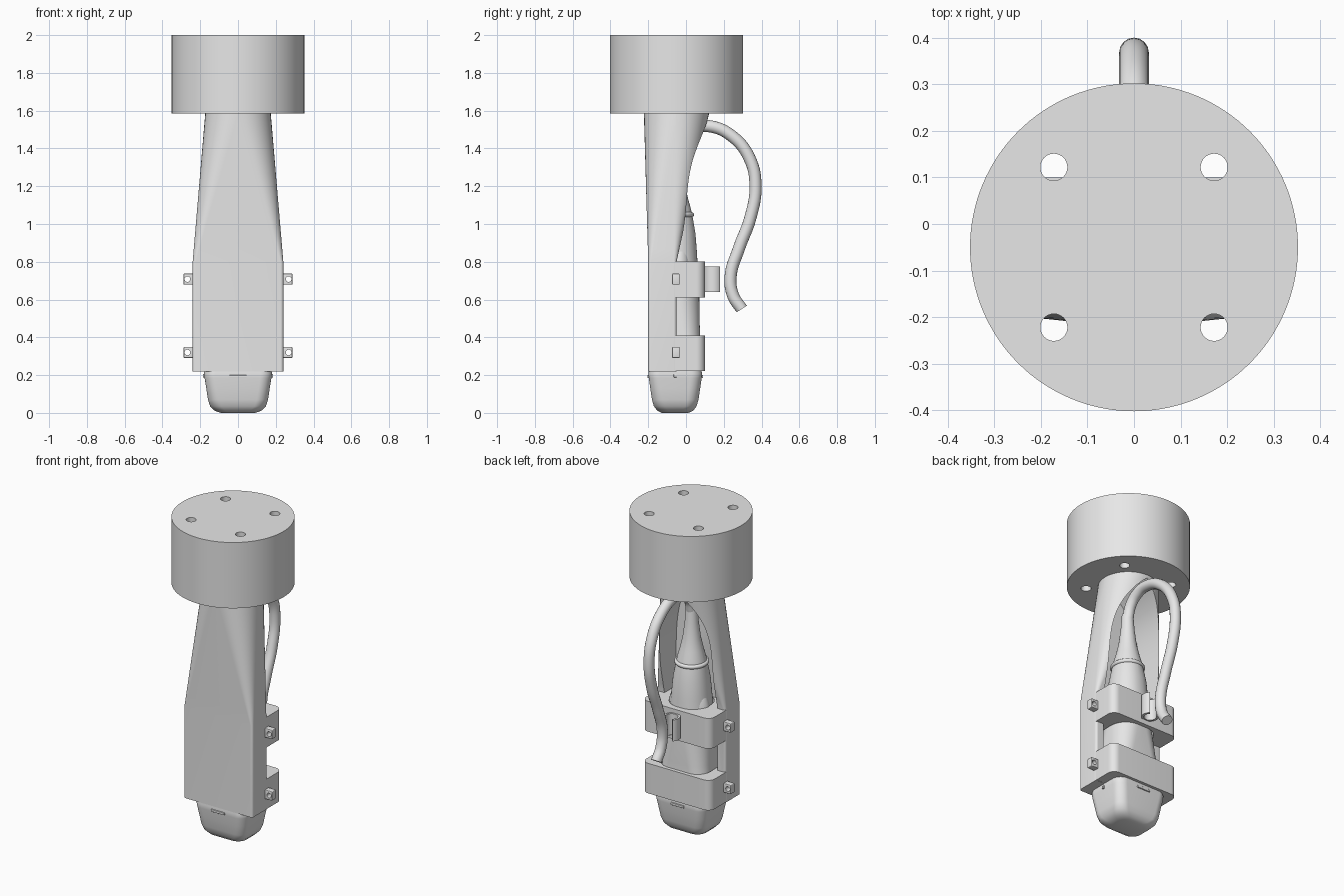
import bpy, bmesh, math
from mathutils import Vector

if "Cube" in bpy.data.objects:
    bpy.data.objects.remove(bpy.data.objects["Cube"])

grey = bpy.data.materials.new("light grey")
grey.use_nodes = True
grey.diffuse_color = (0.8, 0.8, 0.8, 1)
grey.node_tree.nodes["Principled BSDF"].inputs["Base Color"].default_value = (0.8, 0.8, 0.8, 1)

AXIS_Y = -0.057  # probe centre line


def finish(bm, name):
    bmesh.ops.recalc_face_normals(bm, faces=bm.faces)
    mesh = bpy.data.meshes.new(name)
    bm.to_mesh(mesh)
    bm.free()
    obj = bpy.data.objects.new(name, mesh)
    bpy.context.collection.objects.link(obj)
    mesh.materials.append(grey)
    return obj


def smooth(obj, angle=30):
    bpy.ops.object.select_all(action='DESELECT')
    obj.select_set(True)
    bpy.context.view_layer.objects.active = obj
    bpy.ops.object.shade_smooth_by_angle(angle=math.radians(angle))


def rounded(hx, hy, cy, r, z, steps=10):
    """Rounded rectangle at height z."""
    r = min(r, hx * 0.999, hy * 0.999)
    pts = []
    for k, (sx, sy) in enumerate([(1, 1), (-1, 1), (-1, -1), (1, -1)]):
        for i in range(steps + 1):
            a = math.pi / 2 * (k + i / steps)
            pts.append(Vector((sx * (hx - r) + r * math.cos(a),
                               cy + sy * (hy - r) + r * math.sin(a), z)))
    return pts


def loft(name, sections):
    bm = bmesh.new()
    rings = [[bm.verts.new(p) for p in s] for s in sections]
    n = len(rings[0])
    for a, b in zip(rings, rings[1:]):
        for i in range(n):
            bm.faces.new((a[i], a[(i + 1) % n], b[(i + 1) % n], b[i]))
    bm.faces.new(rings[0])
    bm.faces.new(rings[-1])
    return finish(bm, name)


def box(name, x0, x1, y0, y1, z0, z1, bevel=0):
    bm = bmesh.new()
    bmesh.ops.create_cube(bm, size=1)
    for v in bm.verts:
        v.co = ((x0 + x1) / 2 + v.co.x * (x1 - x0),
                (y0 + y1) / 2 + v.co.y * (y1 - y0),
                (z0 + z1) / 2 + v.co.z * (z1 - z0))
    if bevel:
        bmesh.ops.bevel(bm, geom=bm.edges[:], offset=bevel, segments=3,
                        affect='EDGES', profile=0.5)
    return finish(bm, name)


def cylinder(name, centre, radius, depth, segments=48, along_y=False):
    bm = bmesh.new()
    bmesh.ops.create_cone(bm, cap_ends=True, segments=segments,
                          radius1=radius, radius2=radius, depth=depth)
    for v in bm.verts:
        if along_y:
            v.co.y, v.co.z = -v.co.z, v.co.y
        v.co += Vector(centre)
    return finish(bm, name)


def cut(obj, cutters):
    bpy.context.view_layer.objects.active = obj
    for c in cutters:
        c.hide_render = True
        mod = obj.modifiers.new("cut", 'BOOLEAN')
        mod.operation, mod.solver, mod.object = 'DIFFERENCE', 'EXACT', c
        bpy.ops.object.modifier_apply(modifier=mod.name)


# Mounting flange with four bolt holes
flange = cylinder("mounting_flange", (0, -0.05, 1.7925), 0.352, 0.415, 128)
bolts = [cylinder("bolt_cutter", (sx * 0.172, -0.05 + sy * 0.172, 1.8), 0.029, 0.6, 32)
         for sx in (-1, 1) for sy in (-1, 1)]
cut(flange, bolts)
smooth(flange)

# Probe cross-sections: height, half width, half depth, corner radius
HANDLE = [(0.25, 0.172, 0.132, 0.07), (0.45, 0.15, 0.13, 0.09), (0.62, 0.135, 0.127, 0.11),
          (0.85, 0.115, 0.115, 0.11), (0.95, 0.105, 0.107, 0.1), (1.04, 0.09, 0.092, 0.09)]
HEAD = [(0.0, 0.09, 0.07, 0.05), (0.012, 0.125, 0.095, 0.06), (0.035, 0.147, 0.113, 0.06),
        (0.07, 0.159, 0.123, 0.06), (0.13, 0.168, 0.132, 0.06), (0.185, 0.177, 0.14, 0.06),
        (0.21, 0.18, 0.142, 0.06)]
NECK = [(1.08, 0.083), (1.13, 0.069), (1.2, 0.053), (1.3, 0.04), (1.4, 0.033)]
probe = loft("probe_body",
             [rounded(x, y, AXIS_Y, r, z) for z, x, y, r in HEAD + HANDLE]
             + [rounded(r, r, AXIS_Y, r, z) for z, r in NECK])
smooth(probe, 40)

# Raised grip swelling on the probe sides
bpy.ops.mesh.primitive_uv_sphere_add(segments=48, ring_count=32, location=(0, -0.035, 0.72))
grip = bpy.context.object
grip.name = "probe_grip"
grip.scale = (0.139, 0.08, 0.23)
grip.data.materials.append(grey)
smooth(grip, 60)

# Collar ring where the probe neck begins
bpy.ops.mesh.primitive_torus_add(major_segments=48, minor_segments=12, major_radius=0.087,
                                 minor_radius=0.013, location=(0, AXIS_Y, 1.05))
ring = bpy.context.object
ring.name = "probe_collar_ring"
ring.data.materials.append(grey)
smooth(ring, 60)

# Small ridges around the probe head
for s in (-1, 1):
    y = AXIS_Y + s * 0.141
    box("head_ridge", -0.046, 0.046, y - 0.006, y + 0.006, 0.185, 0.2, 0.002)
    box("head_side_nub", s * 0.18 - 0.006, s * 0.18 + 0.006, AXIS_Y - 0.008, AXIS_Y + 0.008,
        0.188, 0.206, 0.002)

# Cutters for the probe bore, the open channel and the arched back opening
bore = loft("bore_cutter", [rounded(x + 0.006, y + 0.004, AXIS_Y, r, z)
                            for z, x, y, r in [(0.2,) + HANDLE[0][1:]] + HANDLE])
channel = box("channel_cutter", -0.185, 0.185, -0.17, 0.3, 0.41, 0.61)
bm = bmesh.new()
outline = [(s, i / 24) for s, order in ((1, range(25)), (-1, range(23, -1, -1))) for i in order]
arch_rings = [[bm.verts.new((s * 0.185 * (1 - u ** 5), y, 0.8 + 0.77 * u)) for s, u in outline]
              for y in (-0.165, 0.4)]
count = len(outline)
for i in range(count):
    j = (i + 1) % count
    bm.faces.new((arch_rings[0][i], arch_rings[0][j], arch_rings[1][j], arch_rings[1][i]))
for r in arch_rings:
    bm.faces.new(r)
arch = finish(bm, "arch_cutter")

# Holder: square below, blending into a round root under the flange
sections = [rounded(0.24, 0.075, -0.125, 0.015, 0.22)]
for i in range(13):
    t = i / 12
    sections.append(rounded(0.24 - 0.067 * t, 0.075 + 0.098 * t, -0.125 + 0.075 * t,
                            0.015 + 0.158 * t, 0.8 + 0.79 * t))
holder = loft("holder_body", sections)
cut(holder, [bore, channel, arch])
smooth(holder, 25)

# Two clamps closing around the probe
for name, z0, z1 in (("lower_clamp", 0.221, 0.41), ("upper_clamp", 0.61, 0.801)):
    clamp = loft(name, [rounded(0.239, 0.125, -0.025, 0.045, z) for z in (z0, z1)])
    cut(clamp, [bore])
    smooth(clamp)

# Screw lugs on both sides of each clamp
for z in (0.32, 0.708):
    for s in (-1, 1):
        lug = box("screw_lug", min(s * 0.23, s * 0.288), max(s * 0.23, s * 0.288),
                  -0.073, -0.034, z - 0.029, z + 0.029, 0.004)
        hole = cylinder("lug_cutter", (s * 0.268, -0.05, z), 0.015, 0.2, 24, True)
        cut(lug, [hole])
        bpy.data.objects.remove(hole)
        smooth(lug)

# Open cable clip on the upper clamp
angles = [math.radians(130 + 280 * i / 32) for i in range(33)]
path = [(r, a) for r, arc in ((0.05, angles), (0.036, angles[::-1])) for a in arc]
clip = loft("cable_clip", [[Vector((r * math.cos(a), 0.143 + r * math.sin(a), z))
                            for r, a in path] for z in (0.64, 0.775)])
smooth(clip)

# Cable bending out of the neck and hanging behind the holder
curve = bpy.data.curves.new("cable", 'CURVE')
curve.dimensions = '3D'
curve.bevel_depth = 0.032
curve.bevel_resolution = 6
curve.resolution_u = 10
curve.use_fill_caps = True
points = [(AXIS_Y, 1.36), (-0.03, 1.45), (0.03, 1.505), (0.12, 1.518), (0.25, 1.46), (0.34, 1.34),
          (0.368, 1.2), (0.34, 1.03), (0.28, 0.87), (0.236, 0.72), (0.25, 0.62), (0.295, 0.55)]
spline = curve.splines.new('BEZIER')
spline.bezier_points.add(len(points) - 1)
for p, (y, z) in zip(spline.bezier_points, points):
    p.co = (0, y, z)
    p.handle_left_type = p.handle_right_type = 'AUTO'
curve.materials.append(grey)
bpy.context.collection.objects.link(bpy.data.objects.new("cable", curve))

# Remove the cutters
for c in bolts + [bore, channel, arch]:
    bpy.data.objects.remove(c)
